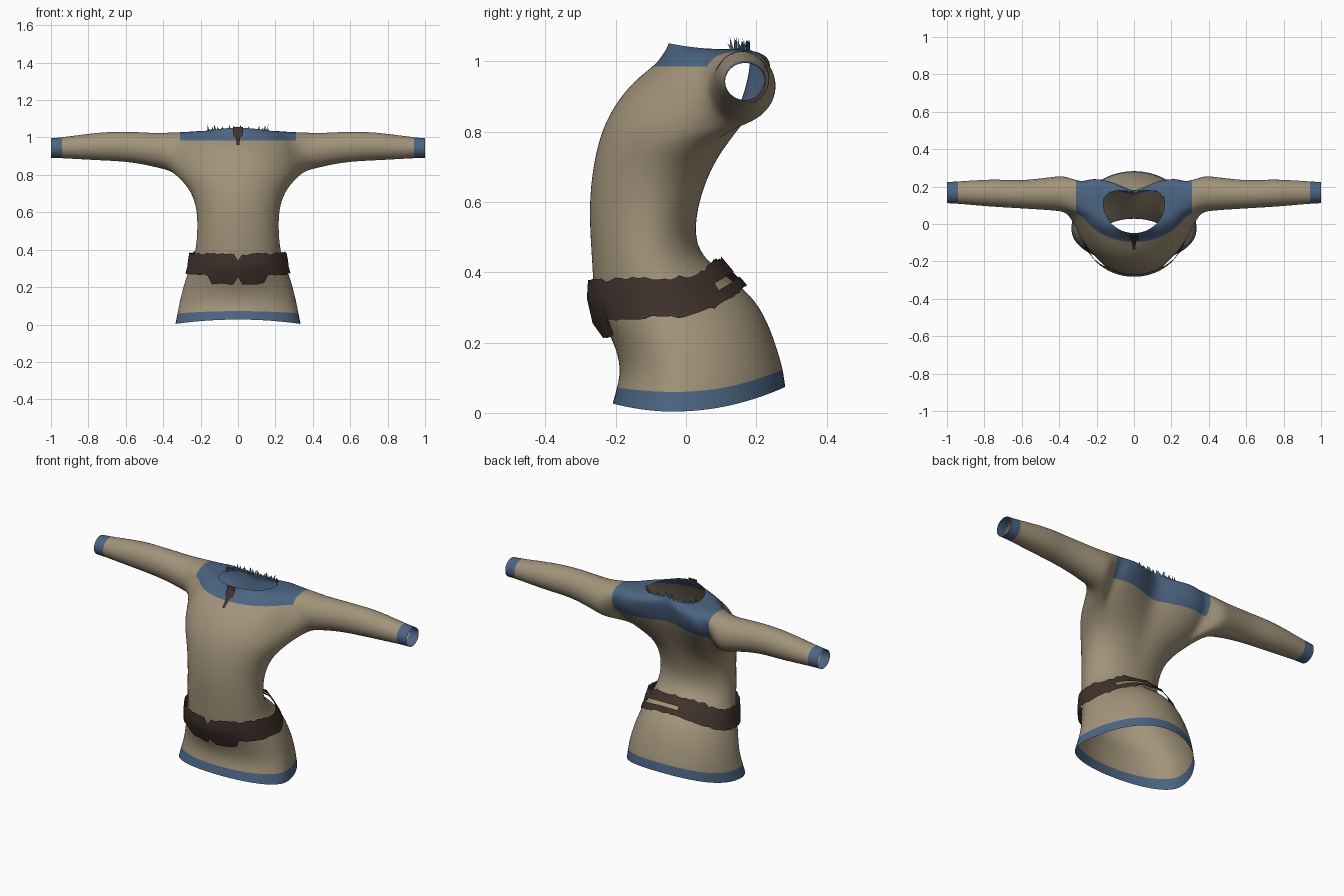
import bpy, bmesh, math, random
from mathutils import Vector
from mathutils.bvhtree import BVHTree

random.seed(4)
if "Cube" in bpy.data.objects:
    bpy.data.objects.remove(bpy.data.objects["Cube"])


def material(name, rgb):
    m = bpy.data.materials.new(name)
    m.use_nodes = True
    color = (*rgb, 1)
    m.diffuse_color = color
    m.node_tree.nodes["Principled BSDF"].inputs["Base Color"].default_value = color
    return m


TAN = material("tan cloth", (.36, .295, .195))
BLUE = material("blue trim", (.072, .13, .225))
BROWN = material("brown leather", (.052, .032, .026))


def ring_point(row, t):
    """Closed section through a front, back and side point; t = 0 is the front."""
    yf, zf, yb, zb, ys, zs, w, bulge = row
    c, s = math.cos(t), math.sin(t)
    y, z = (yf, zf) if c > 0 else (yb, zb)
    py = ys + (y - ys) * abs(c)
    if c < 0:
        py += bulge * abs(2 * s * c)
    return Vector((w * s, py, zs + (z - zs) * c * c))


def finish(name, bm, mats, smooth=True):
    me = bpy.data.meshes.new(name)
    bm.to_mesh(me)
    bm.free()
    ob = bpy.data.objects.new(name, me)
    bpy.context.collection.objects.link(ob)
    for m in mats:
        me.materials.append(m)
    bpy.ops.object.select_all(action='DESELECT')
    ob.select_set(True)
    bpy.context.view_layer.objects.active = ob
    if smooth:
        bpy.ops.object.shade_smooth()
    return ob


# Torso sections: front y, z, back y, z, side y, z, half width, shoulder blade bulge
TORSO = [
    (-.21, .027, .285, .075, -.03, .003, .337, 0),
    (-.198, .07, .278, .125, -.02, .058, .326, 0),
    (-.185, .125, .265, .17, -.01, .12, .314, 0),
    (-.205, .2, .237, .255, -.02, .2, .295, 0),
    (-.247, .27, .188, .34, -.04, .29, .266, 0),
    (-.264, .34, .1, .4, -.07, .36, .236, 0),
    (-.268, .43, .032, .46, -.11, .44, .222, 0),
    (-.275, .53, .026, .54, -.11, .53, .218, 0),
    (-.275, .62, .042, .62, -.1, .62, .222, .01),
    (-.263, .72, .07, .7, -.06, .71, .25, .02),
    (-.24, .81, .1, .77, .03, .785, .315, .04),
    (-.2, .885, .13, .84, .09, .85, .335, .06),
    (-.15, .945, .155, .91, .15, .93, .335, .08),
    (-.09, .99, .168, .97, .16, .99, .315, .08),
    (-.074, 1.01, .173, 1, .15, 1.03, .265, .07),
    (-.06, 1.03, .173, 1.02, .13, 1.035, .215, .04),
    (-.05, 1.052, .17, 1.035, .11, 1.035, .165, .02),
]
# Sleeve sections: x, centre y, centre z, y radius, z radius
SLEEVE = [
    (.36, .163, .925, .1, .104), (.43, .162, .931, .092, .094),
    (.52, .16, .944, .083, .086), (.62, .158, .952, .075, .081),
    (.73, .165, .953, .076, .077), (.84, .167, .949, .069, .067),
    (.95, .168, .945, .06, .056), (1, .168, .943, .058, .054),
]
COLS = 28
LOW, HIGH, FRONT, REAR = 10, 14, 5, 9

bm = bmesh.new()
grid = [[bm.verts.new(ring_point(r, 2 * math.pi * c / COLS)) for c in range(COLS)] for r in TORSO]
for r in range(len(TORSO) - 1):
    for c in range(COLS):
        mid = min(c, COLS - 1 - c)
        if LOW <= r < HIGH and FRONT <= mid < REAR:
            continue  # arm hole
        d = (c + 1) % COLS
        f = bm.faces.new((grid[r][c], grid[r][d], grid[r + 1][d], grid[r + 1][c]))
        f.material_index = 1 if r == 0 else 0

# Sleeves grow from the edge of each arm hole
for side in (1, -1):
    path = [(LOW, c) for c in range(FRONT, REAR)]
    path += [(r, REAR) for r in range(LOW, HIGH)]
    path += [(HIGH, c) for c in range(REAR, FRONT, -1)]
    path += [(r, FRONT) for r in range(HIGH, LOW, -1)]
    last = [grid[r][side * c % COLS] for r, c in path]
    n = len(last)
    for x, cy, cz, ry, rz in SLEEVE:
        ring = []
        for k in range(n):
            a = 2 * math.pi * k / n - .75 * math.pi
            ring.append(bm.verts.new((side * x, cy + ry * math.cos(a), cz + rz * math.sin(a))))
        for k in range(n):
            j = (k + 1) % n
            f = bm.faces.new((last[k], last[j], ring[j], ring[k]))
            f.material_index = 1 if x == 1 else 0
        last = ring
bmesh.ops.recalc_face_normals(bm, faces=bm.faces)
tunic = finish("tunic", bm, (TAN, BLUE))
mod = tunic.modifiers.new("smooth", 'SUBSURF')
mod.levels = 2
bpy.ops.object.modifier_apply(modifier=mod.name)

# Blue yoke over the shoulders, cut along straight borders
bm = bmesh.new()
bm.from_mesh(tunic.data)
for co, no in (((0, 0, .985), (0, 0, 1)), ((0, 0, .89), (0, 0, 1)),
               ((.31, 0, 0), (1, 0, 0)), ((-.31, 0, 0), (1, 0, 0))):
    bmesh.ops.bisect_plane(bm, geom=bm.verts[:] + bm.edges[:] + bm.faces[:],
                           plane_co=co, plane_no=no, dist=.0001)
for f in bm.faces:
    p = f.calc_center_median()
    border = .89 if p.y > .14 and f.normal.y > 0 else .985
    if abs(p.x) < .31 and p.z > border:
        f.material_index = 1
surface = BVHTree.FromBMesh(bm)
bm.to_mesh(tunic.data)
bm.free()

# Leather belt: worn edges, two hanging front flaps, a slit at the back
BELT = [
    (-.266, .258, .172, .362, -.04, .272, .28, 0),
    (-.276, .30, .152, .388, -.05, .31, .271, 0),
    (-.282, .325, .136, .402, -.05, .338, .268, 0),
    (-.28, .375, .1, .428, -.06, .383, .26, 0),
]
SEG = 72
bm = bmesh.new()
rows = []
for i, r in enumerate(BELT):
    row = []
    for c in range(SEG):
        p = ring_point(r, 2 * math.pi * c / SEG)
        if i == 0:
            p.z += random.uniform(-.005, .005)
            if p.y < -.1 and .02 < abs(p.x) < .15:
                p.z -= .042
                p.y += .03
        if i == 3:
            p.z += random.uniform(-.006, .006) + (.015 if p.y > .06 else 0)
            if abs(p.x) < .01 and p.y < 0:
                p.z -= .03
        row.append(bm.verts.new(p))
    rows.append(row)
for r in range(len(rows) - 1):
    for c in range(SEG):
        slit = r == 1 and abs(c - SEG / 2 + 4) < 6
        if not slit:
            d = (c + 1) % SEG
            bm.faces.new((rows[r][c], rows[r][d], rows[r + 1][d], rows[r + 1][c]))
belt = finish("belt", bm, (BROWN,))
bpy.ops.object.shade_smooth_by_angle(angle=.6)

# Neck tie lying on the chest
bm = bmesh.new()
pairs = []
for z, w in ((1.055, .028), (1.035, .026), (1.01, .024), (1.0, .012), (.98, .009), (.96, .008)):
    hit = surface.ray_cast(Vector((0, -1, min(z, 1.045))), Vector((0, 1, 0)))[0]
    y = hit.y if hit else -.05
    pairs.append([bm.verts.new((x, y - .009, z)) for x in (-w, w)])
for a, b in zip(pairs, pairs[1:]):
    bm.faces.new((a[0], b[0], b[1], a[1]))
finish("neck_tie", bm, (BROWN,), smooth=False)

# Ragged fringe standing along the back of the collar
bm = bmesh.new()
TEETH = 26
edge = [ring_point(TORSO[-1], math.pi * (.55 + .9 * k / TEETH)) for k in range(TEETH + 1)]
for a, b in zip(edge, edge[1:]):
    drop = Vector((0, .004, -.012))
    tip = (a + b) / 2 + Vector((random.uniform(-.008, .008), random.uniform(-.015, .005),
                                random.uniform(.012, .038)))
    bm.faces.new([bm.verts.new(p) for p in (a + drop, b + drop, b, tip, a)])
finish("collar_fringe", bm, (BLUE,), smooth=False)
